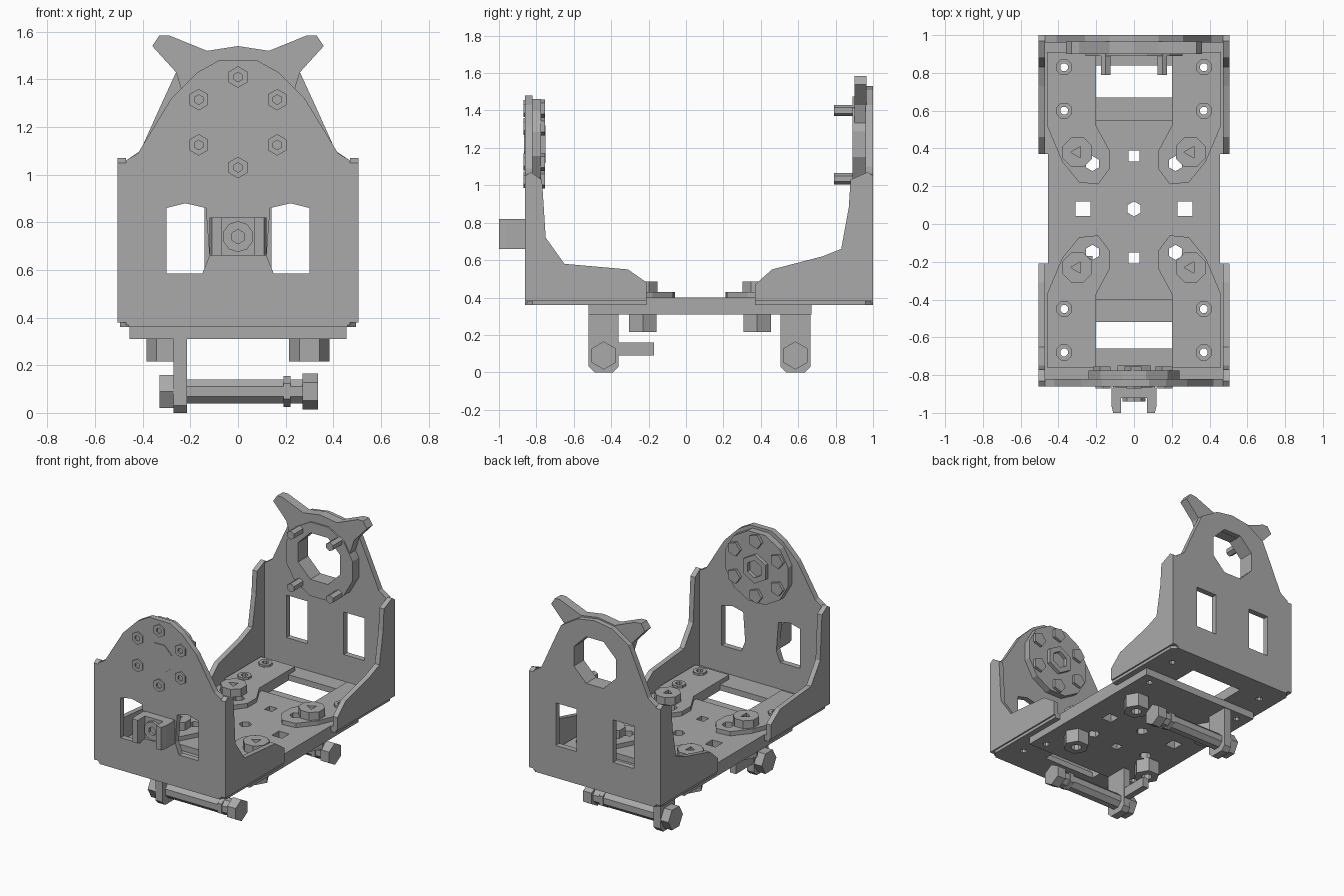
import bpy, bmesh, math
from mathutils import Vector

cube = bpy.data.objects.get("Cube")
if cube:
    bpy.data.objects.remove(cube, do_unlink=True)

grey = bpy.data.materials.new("mid grey metal")
grey.use_nodes = True
GREY = (0.4, 0.4, 0.4, 1)
grey.diffuse_color = GREY
grey.node_tree.nodes["Principled BSDF"].inputs["Base Color"].default_value = GREY

AXES = {"X": lambda a, b, t: (t, a, b),
        "Y": lambda a, b, t: (a, t, b),
        "Z": lambda a, b, t: (a, b, t)}


def plate(name, axis, outline, lo, hi, holes=()):
    """Flat outline with holes, extruded along one axis."""
    place = AXES[axis]
    bm = bmesh.new()
    edges = []
    for loop in [outline, *holes]:
        vs = [bm.verts.new(place(a, b, lo)) for a, b in loop]
        edges += [bm.edges.new((vs[i - 1], vs[i])) for i in range(len(vs))]
    bmesh.ops.triangle_fill(bm, edges=edges, use_beauty=True,
                            normal=Vector(place(0, 0, 1)))
    ext = bmesh.ops.extrude_face_region(bm, geom=bm.faces[:])
    moved = [g for g in ext["geom"] if isinstance(g, bmesh.types.BMVert)]
    bmesh.ops.translate(bm, verts=moved, vec=Vector(place(0, 0, hi - lo)))
    bmesh.ops.recalc_face_normals(bm, faces=bm.faces[:])
    mesh = bpy.data.meshes.new(name)
    bm.to_mesh(mesh)
    bm.free()
    mesh.materials.append(grey)
    obj = bpy.data.objects.new(name, mesh)
    bpy.context.collection.objects.link(obj)
    return obj


def rect(a0, a1, b0, b1):
    return [(a0, b0), (a1, b0), (a1, b1), (a0, b1)]


def ngon(a, b, r, n=8, turn=0.5):
    return [(a + r * math.cos(math.tau * (i + turn) / n),
             b + r * math.sin(math.tau * (i + turn) / n)) for i in range(n)]


def flip(points):
    return [(-a, b) for a, b in points]


def both(half):
    """Closed symmetric outline from its right half, bottom to top."""
    return half + [(-a, b) for a, b in reversed(half) if abs(a) > 0.001]


SIDES = ((1, "left"), (-1, "right"))
ENDS = (("front", -0.23, -0.15, (-0.45, -0.68)), ("rear", 0.38, 0.32, (0.6, 0.83)))

# Holes shared by the deck and the base below it
slots = [ngon(0, 0.36, 0.04, 4), ngon(0, -0.18, 0.04, 4), ngon(0, 0.08, 0.04, 6),
         ngon(0.27, 0.08, 0.055, 4), ngon(-0.27, 0.08, 0.055, 4)]
for s, _ in SIDES:
    slots += [ngon(s * 0.22, e[2], 0.04, 6) for e in ENDS]
screw_holes = [ngon(s * 0.37, y, 0.022) for s, _ in SIDES for e in ENDS for y in e[3]]

# Base plate and deck
plate("base_plate", "Z", rect(-0.455, 0.455, -0.52, 0.67), 0.31, 0.36,
      slots + [h for h in screw_holes if -0.5 < h[0][1] < 0.64])
deck = both([(0.46, -0.86), (0.495, -0.82), (0.495, -0.21), (0.455, -0.21),
             (0.455, 0.37), (0.495, 0.37), (0.495, 0.96), (0.46, 1.0)])
plate("deck", "Z", deck, 0.36, 0.40, slots + screw_holes +
      [rect(-0.2, 0.2, -0.66, -0.40), rect(-0.2, 0.2, 0.55, 0.84)])

# Reinforcing pads with rounded tongues, bolts and washers
rear_pad = [(0.2, 0.91), (0.2, 0.52), (0.13, 0.39), (0.13, 0.29), (0.19, 0.21),
            (0.29, 0.22), (0.38, 0.33), (0.46, 0.52), (0.46, 0.91)]
for s, side in SIDES:
    for end, bolt_y, hole_y, screws in ENDS:
        pad = [(s * x, y if end == "rear" else 0.15 - y) for x, y in rear_pad]
        holes = [ngon(s * 0.22, hole_y, 0.04, 6)]
        holes += [ngon(s * 0.37, y, 0.022) for y in screws]
        plate(f"{end}_{side}_pad", "Z", pad, 0.40, 0.43, holes)
        plate(f"{end}_{side}_bolt_head", "Z", ngon(s * 0.3, bolt_y, 0.085), 0.43, 0.485,
              [ngon(s * 0.3, bolt_y, 0.035, 3)])
        plate(f"{end}_{side}_bolt_nut", "Z", ngon(s * 0.3, bolt_y, 0.085, 6, 0), 0.215, 0.31,
              [ngon(s * 0.3, bolt_y, 0.035)])
        for i, y in enumerate(screws):
            ring = ngon(s * 0.37, y, 0.045)
            hole = [ngon(s * 0.37, y, 0.022)]
            plate(f"{end}_{side}_washer_{i}", "Z", ring, 0.43, 0.445, hole)

# Side flanges
front_flange = [(-0.86, 0.38), (-0.86, 1.05), (-0.83, 1.07), (-0.77, 1.03), (-0.75, 0.72),
                (-0.65, 0.58), (-0.31, 0.55), (-0.21, 0.48), (-0.21, 0.38)]
rear_flange = [(1.0, 0.38), (1.0, 1.05), (0.97, 1.07), (0.88, 1.03), (0.87, 0.88),
               (0.83, 0.66), (0.73, 0.62), (0.46, 0.55), (0.37, 0.47), (0.37, 0.38)]
for s, side in SIDES:
    for end, shape in (("front", front_flange), ("rear", rear_flange)):
        plate(f"{end}_{side}_flange", "X", shape, s * 0.47, s * 0.505)

# End walls with windows
CZ = 1.22
window = [(0.15, 0.585), (0.30, 0.585), (0.30, 0.86), (0.22, 0.88), (0.135, 0.86),
          (0.12, 0.66)]
square_window = rect(0.14, 0.30, 0.585, 0.88)
bolt_ring = ngon(0, CZ, 0.19, 6, 0.5)
front_wall = both([(0.47, 0.37), (0.47, 1.06), (0.42, 1.09), (0.28, 1.32), (0.17, 1.43),
                   (0.08, 1.48)])
plate("front_wall", "Y", front_wall, -0.86, -0.82, [window, flip(window)])
rear_wall = both([(0.47, 0.37), (0.47, 1.06), (0.41, 1.10), (0.32, 1.30), (0.26, 1.43),
                  (0.13, 1.51), (0, 1.53)])
plate("rear_wall", "Y", rear_wall, 0.96, 1.0,
      [square_window, flip(square_window), ngon(0, 1.24, 0.175)])

# Front hub: disc, centre boss and ring of screws
plate("hub_disc", "Y", ngon(0, CZ, 0.25, 12), -0.82, -0.775)
plate("hub_boss", "Y", ngon(0, CZ, 0.10, 6), -0.775, -0.75, [ngon(0, CZ, 0.06, 6)])
plate("hub_cap", "Y", ngon(0, CZ, 0.105, 8), -0.865, -0.86)
for i, (x, z) in enumerate(bolt_ring):
    plate(f"hub_screw_{i}", "Y", ngon(x, z, 0.045, 6), -0.87, -0.86,
          [ngon(x, z, 0.02, 6)])
    plate(f"hub_lug_{i}", "Y", ngon(x, z, 0.05, 5), -0.775, -0.755)

# Rear ring with horned crest and pins
plate("rear_ring", "Y", ngon(0, CZ, 0.265, 12), 0.89, 0.96, [ngon(0, 1.24, 0.175)])
crest = both([(0.13, 1.40), (0.22, 1.30), (0.26, 1.43), (0.36, 1.54), (0.33, 1.585),
              (0.29, 1.585), (0.13, 1.52), (0, 1.54)])
plate("rear_crest", "Y", crest, 0.90, 0.965)
for s, side in SIDES:
    for level, z in (("upper", 1.40), ("lower", 1.035)):
        plate(f"{level}_{side}_pin", "Y", ngon(s * 0.15, z, 0.03, 6), 0.79, 0.90)

# Front latch block: web, two cheeks and a centre screw
plate("latch_web", "Y", rect(-0.11, 0.11, 0.66, 0.82), -0.92, -0.86)
for s, side in SIDES:
    cheek = [(s * x, y) for x, y in
             [(0.07, -0.92), (0.12, -0.86), (0.12, -0.96), (0.11, -1.0), (0.07, -1.0)]]
    plate(f"latch_{side}_cheek", "Z", cheek, 0.66, 0.82)
plate("latch_screw", "Y", ngon(0, 0.74, 0.065, 10), -0.94, -0.92,
      [ngon(0, 0.74, 0.03, 6)])

# Hanging legs with cross rods and nuts
for end, y in (("front", -0.44), ("rear", 0.585)):
    leg = [(y - 0.08, 0.31), (y - 0.08, 0.03), (y - 0.05, 0), (y + 0.05, 0),
           (y + 0.08, 0.03), (y + 0.08, 0.31)]
    plate(f"{end}_leg", "X", leg, -0.27, -0.215)
    plate(f"{end}_rod", "X", ngon(y, 0.09, 0.055), -0.215, 0.27)
    plate(f"{end}_rod_head", "X", ngon(y, 0.09, 0.08, 6, 0), -0.33, -0.27)
    plate(f"{end}_rod_collar", "X", ngon(y, 0.09, 0.065, 6), 0.19, 0.22)
    plate(f"{end}_rod_nut", "X", ngon(y, 0.09, 0.075, 6), 0.27, 0.335)
plate("front_lever", "X", rect(-0.37, -0.17, 0.09, 0.16), -0.265, -0.22)
